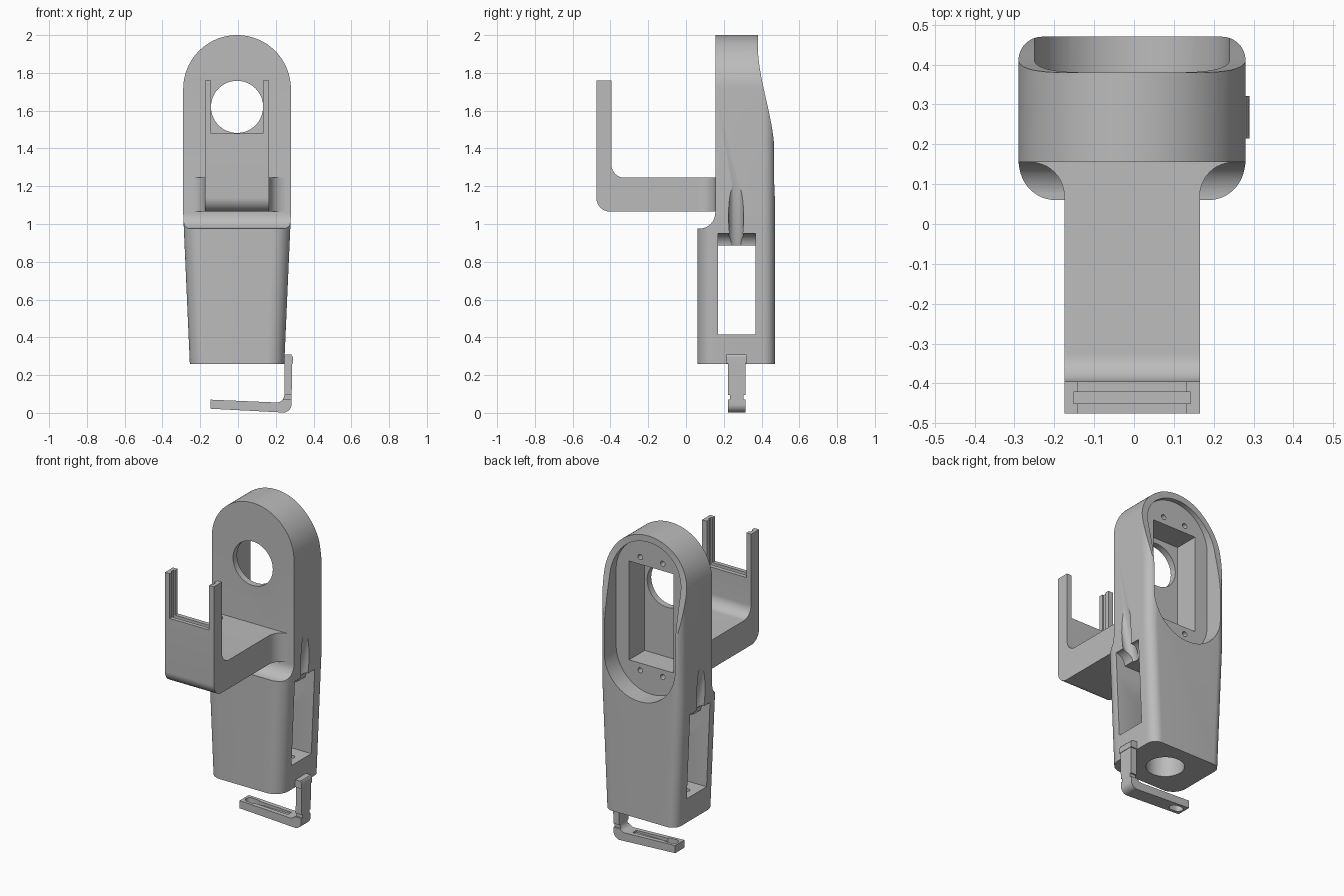
import bpy, bmesh, math
from mathutils import Vector

cube = bpy.data.objects.get("Cube")
if cube:
    bpy.data.objects.remove(cube, do_unlink=True)

grey = bpy.data.materials.new("plain_grey")
grey.use_nodes = True
colour = (0.5, 0.5, 0.5, 1)
grey.diffuse_color = colour
grey.node_tree.nodes["Principled BSDF"].inputs["Base Color"].default_value = colour

MID = -0.005   # the body's centre line in x


def loft(name, rings):
    """Closed solid through rings of equal length."""
    bm = bmesh.new()
    loops = [[bm.verts.new(p) for p in ring] for ring in rings]
    n = len(loops[0])
    for a, b in zip(loops, loops[1:]):
        for i in range(n):
            j = (i + 1) % n
            bm.faces.new((a[i], a[j], b[j], b[i]))
    bm.faces.new(loops[0][::-1])
    bm.faces.new(loops[-1])
    bmesh.ops.recalc_face_normals(bm, faces=bm.faces)
    mesh = bpy.data.meshes.new(name)
    bm.to_mesh(mesh)
    bm.free()
    ob = bpy.data.objects.new(name, mesh)
    bpy.context.collection.objects.link(ob)
    mesh.materials.append(grey)
    return ob


def prism(name, pts, axis, lo, hi):
    """Extrude a 2D outline along x, y or z."""
    place = {"x": lambda p, d: (d, p[0], p[1]),
             "y": lambda p, d: (p[0], d, p[1]),
             "z": lambda p, d: (p[0], p[1], d)}[axis]
    return loft(name, [[place(p, d) for p in pts] for d in (lo, hi)])


def box(name, x, y, z):
    return prism(name, [(x[0], y[0]), (x[1], y[0]), (x[1], y[1]), (x[0], y[1])], "z", *z)


def arc(cx, cy, r, start, end, steps=12):
    angles = [math.radians(start + (end - start) * i / steps) for i in range(steps + 1)]
    return [(cx + r * math.cos(a), cy + r * math.sin(a)) for a in angles]


def disc(cx, cy, r, steps=32):
    return arc(cx, cy, r, 0, 360, steps)[:-1]


def boolean(ob, op, *tools):
    """Apply tools to a solid and discard them."""
    for tool in tools:
        mod = ob.modifiers.new("cut", "BOOLEAN")
        mod.operation, mod.solver, mod.object = op, "EXACT", tool
        bpy.context.view_layer.update()
        deps = bpy.context.evaluated_depsgraph_get()
        mesh = bpy.data.meshes.new_from_object(ob.evaluated_get(deps))
        ob.modifiers.clear()
        ob.data = mesh
        bpy.data.objects.remove(tool, do_unlink=True)


def finish(ob):
    bpy.ops.object.select_all(action="DESELECT")
    ob.select_set(True)
    bpy.context.view_layer.objects.active = ob
    bpy.ops.object.shade_smooth_by_angle(angle=math.radians(30))


# Body: tapered rounded column
def column_ring(half, z):
    y0, y1, rf, rb = 0.06, 0.47, 0.09, 0.06
    pts = (arc(half - rf, y0 + rf, rf, -90, 0) + arc(half - rb, y1 - rb, rb, 0, 90)
           + arc(rb - half, y1 - rb, rb, 90, 180) + arc(rf - half, y0 + rf, rf, 180, 270))
    return [(MID + x, y, z) for x, y in pts]


body = loft("body", [column_ring(0.25, 0.26), column_ring(0.285, 1.05), column_ring(0.285, 2.0)])

# Side profile: coved step in front, sweeping curve behind
side = [(0, 0.2), (0, 0.975)] + arc(0.07, 1.06, 0.085, -90, 0) + [(0.155, 2.1), (0.38, 2.1)]
for i in range(25):
    t = i / 24
    side.append((0.38 + 0.088 * t * t * (3 - 2 * t), 1.95 - 0.58 * t))
side += [(0.472, 0.9), (0.472, 0.2)]
# Arched front silhouette
arch = [(-0.5, 0.1), (0.5, 0.1), (0.5, 1.715)] + arc(MID, 1.715, 0.285, 0, 180, 48) + [(-0.5, 1.715)]
boolean(body, "INTERSECT", prism("side_tool", side, "x", -0.6, 0.6),
        prism("arch_tool", arch, "y", -0.2, 0.7))

# Rear recess, motor pocket, shaft hole and screw holes
recess = arc(MID, 1.715, 0.245, 0, 180, 32) + arc(MID, 1.24, 0.245, 180, 360, 32)
boolean(body, "DIFFERENCE",
        prism("recess_tool", recess, "y", 0.35, 0.7),
        box("pocket_tool", (MID - 0.155, MID + 0.155), (0.195, 0.5), (1.17, 1.79)),
        prism("shaft_tool", disc(MID, 1.62, 0.138, 64), "y", 0, 0.3))
for sx in (-1, 1):
    for sz in (-1, 1):
        boolean(body, "DIFFERENCE", prism("screw_tool",
                disc(MID + sx * 0.078, 1.48 + sz * 0.355, 0.016, 16), "y", 0.25, 0.5))

# Side window through the lower body, with base hole
boolean(body, "DIFFERENCE",
        box("window_tool", (-0.5, 0.5), (0.17, 0.367), (0.415, 0.885)),
        prism("base_tool", disc(MID, 0.27, 0.11, 48), "z", 0.1, 0.6))

# Each side: rounded window head, cable groove and small screw hole
for s in (-1, 1):
    head = prism("head_tool", disc(MID + s * 0.285, 0.88, 0.07), "y", 0.17, 0.367)
    start, end = Vector((MID + s * 0.22, 0.265, 0.78)), Vector((MID + s * 0.345, 0.265, 1.3))
    groove = loft("groove_tool", [[(p.x + u, p.y + v, p.z) for u, v in disc(0, 0, 0.04)]
                                  for p in (start, end)])
    screw = prism("screw_tool", disc(MID + s * 0.19, 0.27, 0.018, 16), "z", 0.32, 0.5)
    boolean(body, "DIFFERENCE", head, groove, screw)
finish(body)

# Front bracket: L-shaped arm
ell = (arc(-0.4, 1.14, 0.075, 180, 270) + [(0.16, 1.065), (0.16, 1.245)]
       + arc(-0.325, 1.315, 0.07, 270, 180) + [(-0.395, 1.76), (-0.475, 1.76)])
bracket = prism("front_bracket", ell, "x", MID - 0.17, MID + 0.17)
boolean(bracket, "DIFFERENCE",
        box("opening_tool", (MID - 0.137, MID + 0.137), (-0.6, -0.3), (1.48, 1.9)),
        box("slot_tool", (MID - 0.147, MID + 0.147), (-0.45, -0.422), (1.46, 1.9)))
finish(bracket)

# Fillets joining the bracket to the body
for s, label in ((1, "left"), (-1, "right")):
    curve = arc(0.255, 0.07, 0.085, 180, 90)
    pts = [(MID + s * x, y) for x, y in curve + [(0.255, 0.16), (0.16, 0.16), (0.16, 0.07)]]
    finish(prism(label + "_bracket_fillet", pts, "z", 1.065, 1.245))

# Hanging clip: bent arm with hooked top and slotted tip
bent = ([(-0.145, 0.022), (0.2, 0.004)] + arc(0.24, 0.045, 0.043, -90, 0)
        + [(0.288, 0.3), (0.247, 0.3), (0.245, 0.1)] + arc(0.205, 0.095, 0.04, 0, -90) + [(-0.145, 0.07)])
clip = prism("clip_arm", bent, "y", 0.222, 0.314)
tip = arc(-0.105, 0.268, 0.027, 90, 270) + arc(-0.07, 0.268, 0.027, -90, 90)
boolean(clip, "DIFFERENCE",
        prism("tip_tool", tip, "z", -0.1, 0.2),
        box("channel_tool", (-0.08, 0.17), (0.25, 0.286), (0.045, 0.09)),
        *[box("notch_tool", (0.1, 0.4), y, (0.072, 0.095)) for y in ((0.2, 0.232), (0.304, 0.33))])
finish(clip)

hook = [(0.235, 0.262), (0.29, 0.262), (0.29, 0.295), (0.282, 0.308), (0.235, 0.308)]
finish(prism("clip_hook", hook, "y", 0.215, 0.321))
